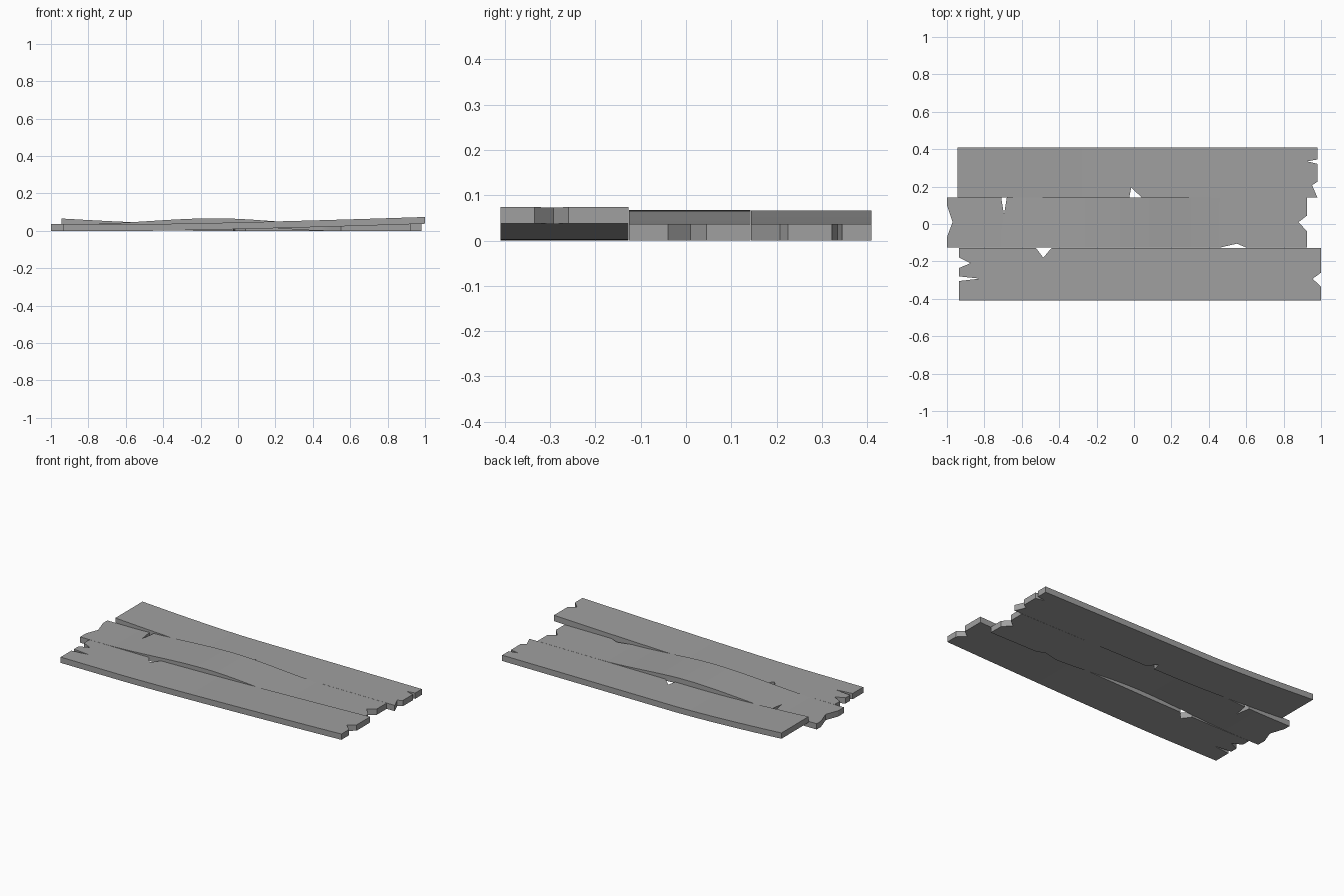
import bpy, bmesh, math

cube = bpy.data.objects.get("Cube")
if cube:
    bpy.data.objects.remove(cube, do_unlink=True)

THICK = 0.036

# Weathered grey wood
wood = bpy.data.materials.new("weathered_grey")
wood.use_nodes = True
GREY = (0.35, 0.35, 0.35, 1)
wood.diffuse_color = GREY
wood.node_tree.nodes["Principled BSDF"].inputs["Base Color"].default_value = GREY


def clamp(t):
    return max(0.0, min(1.0, t))


def ease(t):
    t = clamp(t)
    return t * t * (3 - 2 * t)


# Warp of each plank: lift of the underside along its length
def front_warp(x):
    return 0.038 * clamp((x + 0.5) / 1.5) ** 1.3


def middle_warp(x):
    return 0.031 * (ease((x + 0.85) / 0.73) if x < -0.12 else ease((0.5 - x) / 0.62))


def back_warp(x):
    return 0.03 * clamp((-0.2 - x) / 0.745) ** 1.5


def plank(name, x0, x1, y0, y1, warp, front=(), right=(), back=(), left=()):
    """Board outline with chips; each list runs counter-clockwise round the board."""
    outline = [(x0, y0), *front, (x1, y0), *right, (x1, y1), *back, (x0, y1), *left]
    bm = bmesh.new()
    face = bm.faces.new([bm.verts.new((x, y, 0)) for x, y in outline])
    # Thickness
    ext = bmesh.ops.extrude_face_region(bm, geom=[face])
    top = [v for v in ext["geom"] if isinstance(v, bmesh.types.BMVert)]
    bmesh.ops.translate(bm, verts=top, vec=(0, 0, THICK))
    # Cross cuts so the board can bend
    for i in range(-19, 20):
        bmesh.ops.bisect_plane(bm, geom=bm.verts[:] + bm.edges[:] + bm.faces[:],
                               plane_co=(i * 0.05, 0, 0), plane_no=(1, 0, 0), dist=1e-5)
    for v in bm.verts:
        v.co.z += warp(v.co.x)
    bmesh.ops.recalc_face_normals(bm, faces=bm.faces)
    # Smooth along the bend, sharp at the board edges
    for f in bm.faces:
        f.smooth = True
    for e in bm.edges:
        e.smooth = e.calc_face_angle(0) < math.radians(20)
    mesh = bpy.data.meshes.new(name)
    bm.to_mesh(mesh)
    bm.free()
    mesh.materials.append(wood)
    obj = bpy.data.objects.new(name, mesh)
    bpy.context.collection.objects.link(obj)
    return obj


plank("front_plank", -0.935, 1.0, -0.41, -0.127, front_warp,
      right=[(1.0, -0.335), (0.955, -0.293), (1.0, -0.26)],
      back=[(-0.44, -0.127), (-0.485, -0.18), (-0.525, -0.127)],
      left=[(-0.935, -0.18), (-0.875, -0.21), (-0.935, -0.235),
            (-0.935, -0.28), (-0.825, -0.292), (-0.935, -0.305)])

plank("middle_plank", -1.0, 0.925, -0.126, 0.142, middle_warp,
      front=[(0.46, -0.126), (0.55, -0.105), (0.6, -0.126)],
      right=[(0.925, -0.04), (0.88, 0.01), (0.925, 0.045)],
      back=[(-0.68, 0.142), (-0.695, 0.05), (-0.71, 0.142)],
      left=[(-1.0, 0.1), (-0.97, 0.01), (-1.0, -0.07)])

plank("back_plank", -0.945, 0.98, 0.143, 0.41, back_warp,
      front=[(-0.025, 0.143), (-0.015, 0.195), (0.04, 0.143)],
      right=[(0.952, 0.208), (0.98, 0.225), (0.98, 0.322),
             (0.925, 0.335), (0.98, 0.345)])
